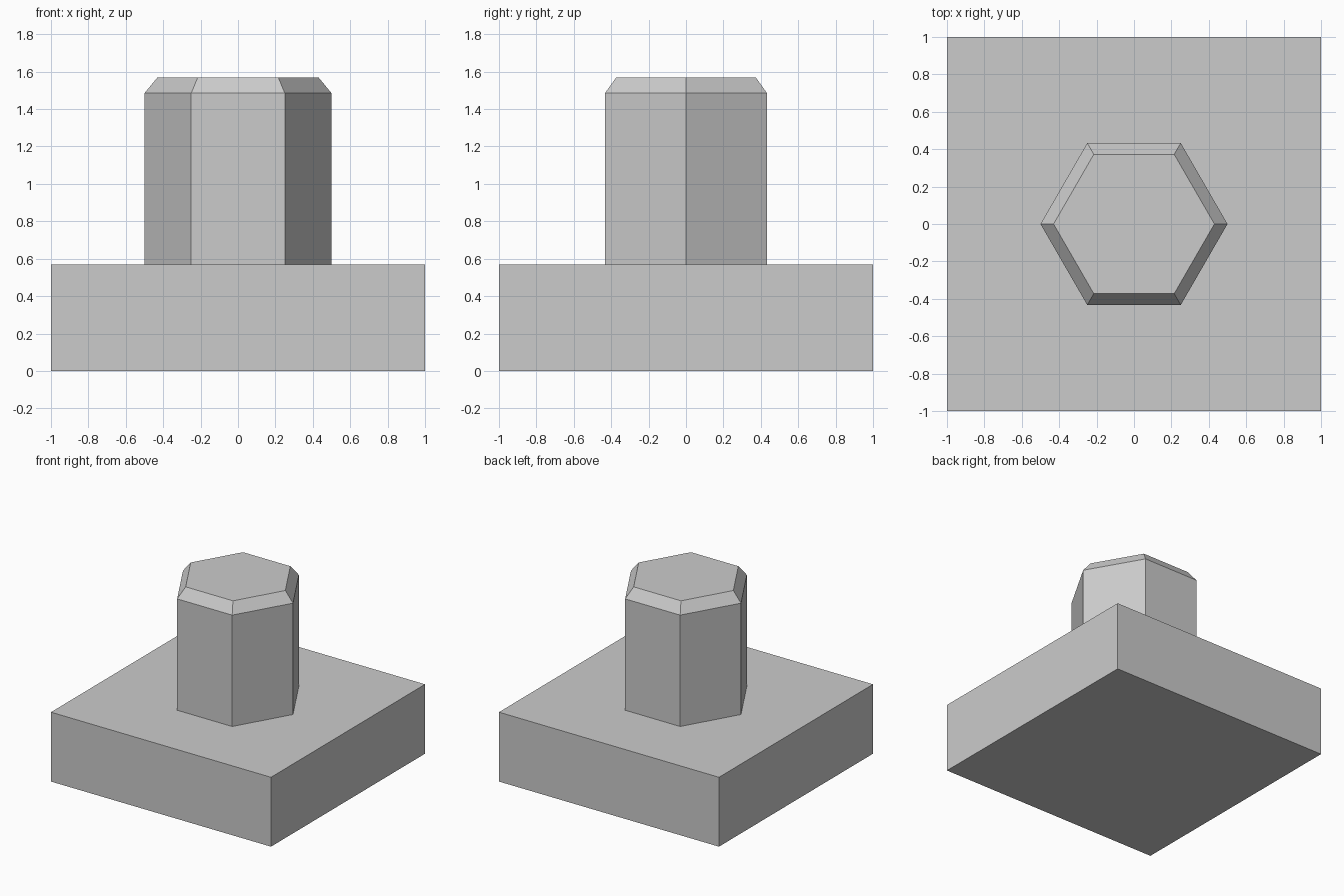
import bpy
import bmesh
from math import cos, sin, tau

BASE_HEIGHT = 0.57

default_cube = bpy.data.objects.get("Cube")
if default_cube:
    bpy.data.objects.remove(default_cube, do_unlink=True)

# One plain grey for everything
grey = bpy.data.materials.new("plain grey")
grey.use_nodes = True
colour = (0.6, 0.6, 0.6, 1)
grey.diffuse_color = colour
for node in grey.node_tree.nodes:
    if node.type == "BSDF_PRINCIPLED":
        node.inputs["Base Color"].default_value = colour


def prism(name, sides, turn, rings):
    """Stack regular rings of (radius, height) into a closed, flat-faced solid."""
    bm = bmesh.new()
    loops = []
    for radius, z in rings:
        angles = [tau * (i + turn) / sides for i in range(sides)]
        loops.append([bm.verts.new((radius * cos(a), radius * sin(a), z)) for a in angles])
    for low, high in zip(loops, loops[1:]):
        for i in range(sides):
            j = (i + 1) % sides
            bm.faces.new((low[i], low[j], high[j], high[i]))
    bm.faces.new(loops[0][::-1])
    bm.faces.new(loops[-1])
    mesh = bpy.data.meshes.new(name)
    bm.to_mesh(mesh)
    bm.free()
    mesh.materials.append(grey)
    obj = bpy.data.objects.new(name, mesh)
    bpy.context.collection.objects.link(obj)
    return obj


# Square base slab
prism("base_slab", 4, 0.5, [(2 ** 0.5, 0), (2 ** 0.5, BASE_HEIGHT)])

# Hexagonal post with a chamfered top
prism("hexagonal_post", 6, 0, [(0.5, BASE_HEIGHT), (0.5, 1.485), (0.43, 1.57)])
